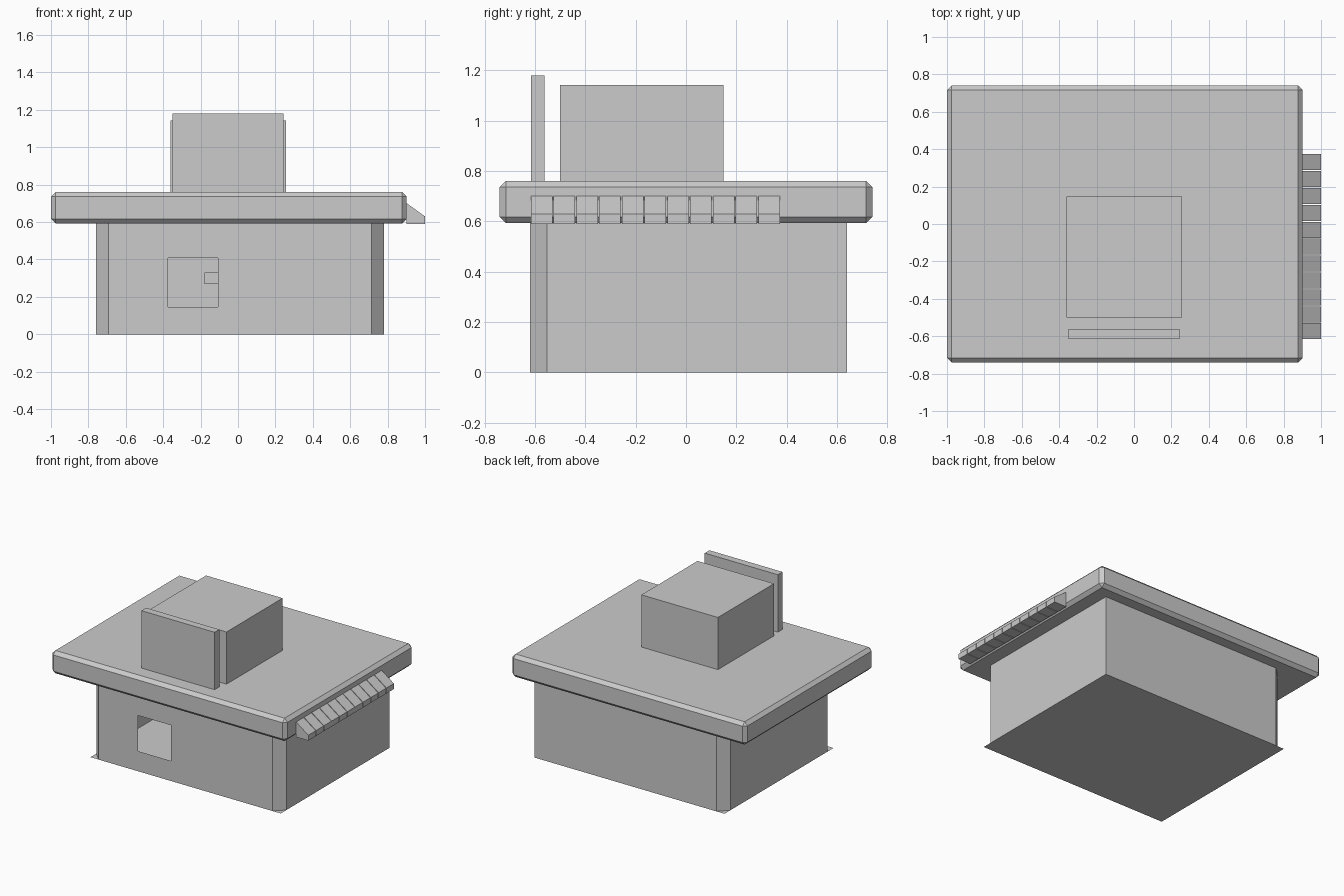
import bpy, bmesh

if "Cube" in bpy.data.objects:
    bpy.data.objects.remove(bpy.data.objects["Cube"])


def make_object(name, verts, faces):
    mesh = bpy.data.meshes.new(name)
    mesh.from_pydata(verts, [], faces)
    bm = bmesh.new()
    bm.from_mesh(mesh)
    bmesh.ops.remove_doubles(bm, verts=bm.verts, dist=1e-5)
    bmesh.ops.recalc_face_normals(bm, faces=bm.faces)
    bm.to_mesh(mesh)
    bm.free()
    obj = bpy.data.objects.new(name, mesh)
    bpy.context.collection.objects.link(obj)
    return obj


def prism(name, profile, y0, y1):
    """Extrude an (x, z) profile along y."""
    n = len(profile)
    verts = [(x, y, z) for y in (y0, y1) for x, z in profile]
    faces = [list(range(n)), list(range(n, 2 * n))]
    faces += [[i, (i + 1) % n, (i + 1) % n + n, i + n] for i in range(n)]
    return make_object(name, verts, faces)


def box(name, x0, x1, y0, y1, z0, z1):
    return prism(name, [(x0, z0), (x1, z0), (x1, z1), (x0, z1)], y0, y1)


# Walls: thin shell with three cut corners and a window in the front
X0, X1, Y0, Y1, H, C = -0.76, 0.78, -0.62, 0.64, 0.6, 0.067
outline = [(X0 + C, Y0), (X1 - C, Y0), (X1, Y0 + C), (X1, Y1),
           (X0 + C, Y1), (X0, Y1 - C), (X0, Y0 + C)]
verts, faces = [], []


def quad(*corners):
    faces.append(range(len(verts), len(verts) + 4))
    verts.extend(corners)


for i in range(1, len(outline)):
    a, b = outline[i], outline[(i + 1) % len(outline)]
    quad((*a, 0), (*b, 0), (*b, H), (*a, H))

# Front wall as a grid of panels, leaving the window panel out
xs, zs = [X0 + C, -0.375, -0.107, X1 - C], [0, 0.147, 0.408, H]
for i in range(3):
    for k in range(3):
        if (i, k) != (1, 1):
            quad((xs[i], Y0, zs[k]), (xs[i + 1], Y0, zs[k]),
                 (xs[i + 1], Y0, zs[k + 1]), (xs[i], Y0, zs[k + 1]))
make_object("walls", verts, faces)

# Floor keeps its square corners
make_object("floor", [(X0, Y0, 0), (X1, Y0, 0), (X1, Y1, 0), (X0, Y1, 0)],
            [(0, 3, 2, 1)])

# Small shelf glimpsed through the window
box("inner_shelf", -0.18, 0.15, -0.1, 0.2, 0.27, 0.33)

# Roof slab with bevelled edges
roof = box("roof_slab", -1.0, 0.902, -0.74, 0.74, 0.593, 0.76)
bevel = roof.modifiers.new("bevel", 'BEVEL')
bevel.width = 0.024
bevel.segments = 1

# Rooftop block and sign board
box("roof_block", -0.362, 0.257, -0.5, 0.148, 0.755, 1.142)
box("sign_board", -0.35, 0.242, -0.616, -0.562, 0.755, 1.18)

# Awning: row of sloped slats on the right side
slats, pitch, start, gap = 11, 0.0904, -0.616, 0.005
for i in range(slats):
    y = start + i * pitch
    prism(f"awning_slat_{i + 1}",
          [(0.9, 0.59), (1.0, 0.59), (1.0, 0.63), (0.9, 0.702)],
          y, y + pitch - gap)
